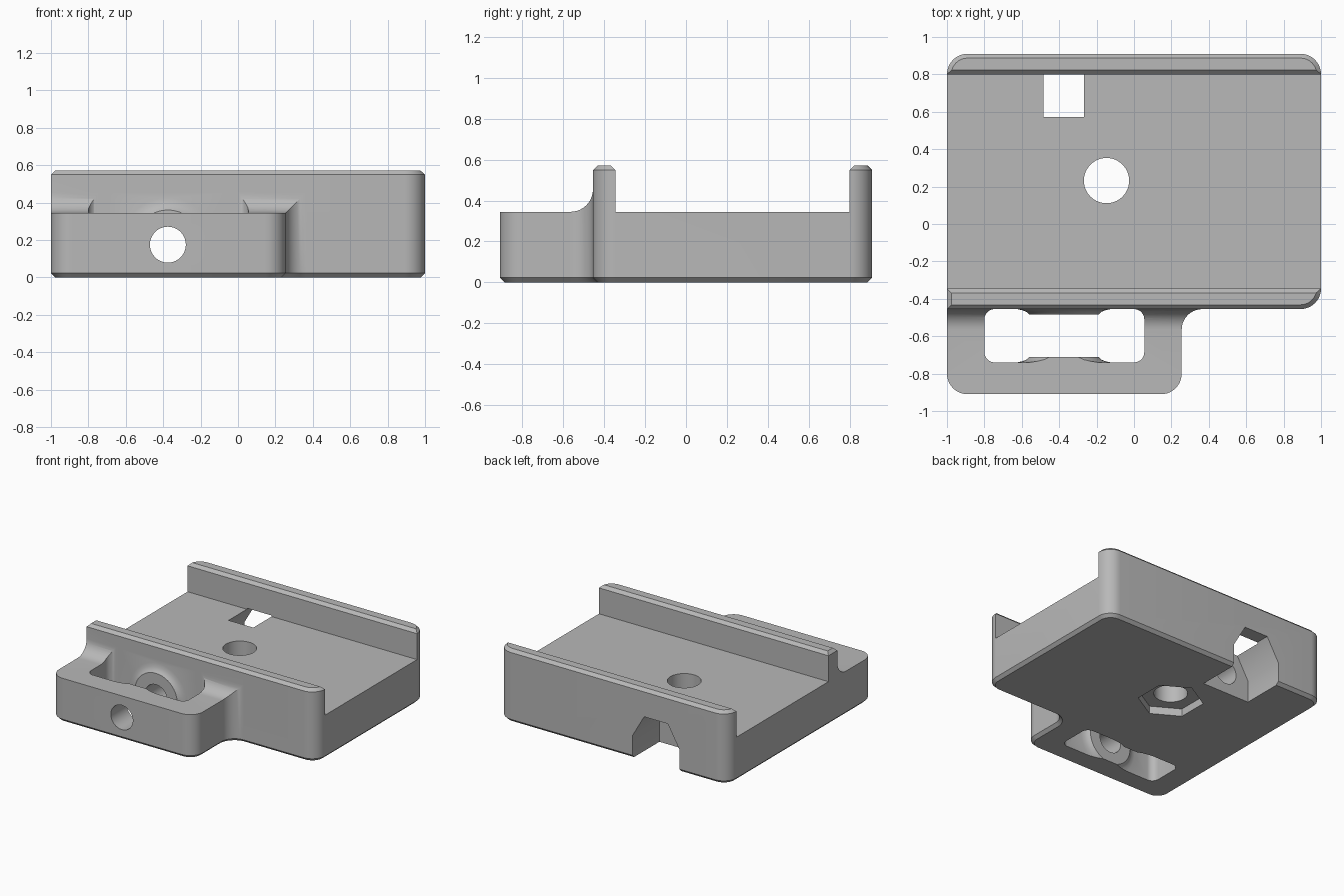
import bpy
import bmesh
from math import sin, cos, pi, sqrt
from mathutils import Vector

cube = bpy.data.objects.get("Cube")
if cube:
    bpy.data.objects.remove(cube, do_unlink=True)

FLOOR, TOP, CHAMFER, R = 0.345, 0.572, 0.023, 0.11
FRONT, BACK, WALL = -0.91, 0.91, -0.455   # lug face, rear face, front wall face
SCREW_X, SCREW_Z = -0.375, 0.175
AXES = {"x": lambda u, v, w: (w, u, v),
        "y": lambda u, v, w: (u, w, v),
        "z": lambda u, v, w: (u, v, w)}


def rounded(corners, steps=10):
    """Outline of right-angled corners (u, v, radius), rounded where radius > 0."""
    out = []
    for i, (u, v, r) in enumerate(corners):
        p = Vector((u, v))
        if r == 0:
            out.append(p)
            continue
        a = (Vector(corners[i - 1][:2]) - p).normalized()
        b = (Vector(corners[(i + 1) % len(corners)][:2]) - p).normalized()
        for k in range(steps + 1):
            t = k / steps * pi / 2
            out.append(p + r * (a + b - b * cos(t) - a * sin(t)))
    return out


def circle(u, v, r, n=64, turn=0.0):
    return [Vector((u + r * cos(turn + 2 * pi * k / n),
                    v + r * sin(turn + 2 * pi * k / n))) for k in range(n)]


def loft(name, rings, axis, chamfer=0.0):
    """Closed solid through a list of (outline, position along axis)."""
    bm = bmesh.new()
    loops = [[bm.verts.new(AXES[axis](p[0], p[1], w)) for p in outline]
             for outline, w in rings]
    n = len(loops[0])
    for lo, hi in zip(loops, loops[1:]):
        for i in range(n):
            j = (i + 1) % n
            bm.faces.new((lo[i], lo[j], hi[j], hi[i]))
    caps = [bm.faces.new(loops[0][::-1]), bm.faces.new(loops[-1])]
    bmesh.ops.recalc_face_normals(bm, faces=bm.faces)
    if chamfer:
        rim = [e for f in caps for e in f.edges]
        bmesh.ops.bevel(bm, geom=rim, offset=chamfer, segments=1,
                        affect="EDGES", clamp_overlap=False)
    mesh = bpy.data.meshes.new(name)
    bm.to_mesh(mesh)
    bm.free()
    obj = bpy.data.objects.new(name, mesh)
    bpy.context.collection.objects.link(obj)
    return obj


def prism(name, outline, axis, lo, hi, chamfer=0.0):
    return loft(name, [(outline, lo), (outline, hi)], axis, chamfer)


def cut(target, cutter):
    """Subtract the cutter from the target, then discard it."""
    cutter.hide_render = True
    mod = target.modifiers.new("cut", "BOOLEAN")
    mod.operation, mod.solver, mod.object = "DIFFERENCE", "EXACT", cutter
    bpy.ops.object.select_all(action="DESELECT")
    bpy.context.view_layer.objects.active = target
    target.select_set(True)
    bpy.ops.object.modifier_apply(modifier=mod.name)
    bpy.data.objects.remove(cutter, do_unlink=True)


# Block: plate and front lug as one outline, chamfered top and bottom
plan = rounded([(-1, FRONT, R), (0.255, FRONT, R), (0.255, WALL, R),
                (1, WALL, R), (1, BACK, R), (-1, BACK, R)])
body = prism("mount_plate", plan, "z", 0, TOP, CHAMFER)

# Channel between the two rails, with chamfered rail tops
inner_front, inner_back, rise = -0.345, 0.80, 0.1
channel = [(inner_front, FLOOR), (inner_back, FLOOR),
           (inner_back, TOP - CHAMFER),
           (inner_back + rise, TOP - CHAMFER + rise),
           (inner_front - rise, TOP - CHAMFER + rise),
           (inner_front, TOP - CHAMFER)]
# limit the flare so that it stays clear of the outer chamfers
flare = CHAMFER + 0.01
channel[3] = (inner_back + flare, TOP + 0.01)
channel[4] = (inner_front - flare, TOP + 0.01)
cut(body, prism("channel_cutter", channel, "x", -1.1, 1.1))

# Space above the lug, with a fillet up to the front rail
above_lug = rounded([(-1, FLOOR, 0), (WALL, FLOOR, R), (WALL, TOP - CHAMFER, 0),
                     (WALL + CHAMFER, TOP, 0), (WALL + CHAMFER, 0.7, 0),
                     (-1, 0.7, 0)])
cut(body, prism("lug_space_cutter", above_lug, "x", -1.1, 0.365))

# Slot through the lug, keeping a flared boss on each side of the screw
slot_front = -0.74
slot = rounded([(-0.8, slot_front, 0.055), (0.055, slot_front, 0.055),
                (0.055, WALL, 0.055), (-0.8, WALL, 0.055)])
slot_cutter = prism("slot_cutter", slot, "z", -0.2, 0.5)
flare_profile = [(0.25, -0.03), (0.25, 0), (0.222, 0.006),
                 (0.2, 0.015), (0.185, 0.03)]
for name, face, side in (("front_boss", slot_front, 1), ("rear_boss", WALL, -1)):
    rings = [(circle(SCREW_X, SCREW_Z, r), face + side * d)
             for r, d in flare_profile]
    cut(slot_cutter, loft(name, rings, "y"))
cut(body, slot_cutter)

# Clamp screw hole and its nut pocket, open at the rear and below
cut(body, prism("screw_cutter", circle(SCREW_X, SCREW_Z, 0.096), "y", -1, 0.6))
nut = 0.206
nut_top = SCREW_Z + nut * sqrt(3) / 2
pocket = [(SCREW_X - nut, -0.1), (SCREW_X + nut, -0.1), (SCREW_X + nut, SCREW_Z),
          (SCREW_X + nut / 2, nut_top), (SCREW_X - nut / 2, nut_top),
          (SCREW_X - nut, SCREW_Z)]
cut(body, prism("nut_pocket_cutter", pocket, "y", 0.572, 1))

# Vertical mounting hole with a hexagonal recess underneath
cut(body, prism("mount_hole_cutter", circle(-0.147, 0.232, 0.121), "z", -0.1, 0.5))
cut(body, prism("hex_recess_cutter", circle(-0.147, 0.232, 0.235, 6, pi / 2),
                "z", -0.1, 0.06))

# Single grey finish
grey = bpy.data.materials.new("plain_grey")
grey.use_nodes = True
colour = (0.48, 0.48, 0.48, 1)
grey.diffuse_color = colour
grey.node_tree.nodes["Principled BSDF"].inputs["Base Color"].default_value = colour
body.data.materials.clear()
body.data.materials.append(grey)
for face in body.data.polygons:
    face.material_index = 0

bpy.ops.object.select_all(action="DESELECT")
body.select_set(True)
bpy.context.view_layer.objects.active = body
bpy.ops.object.shade_smooth_by_angle(angle=pi / 6)
